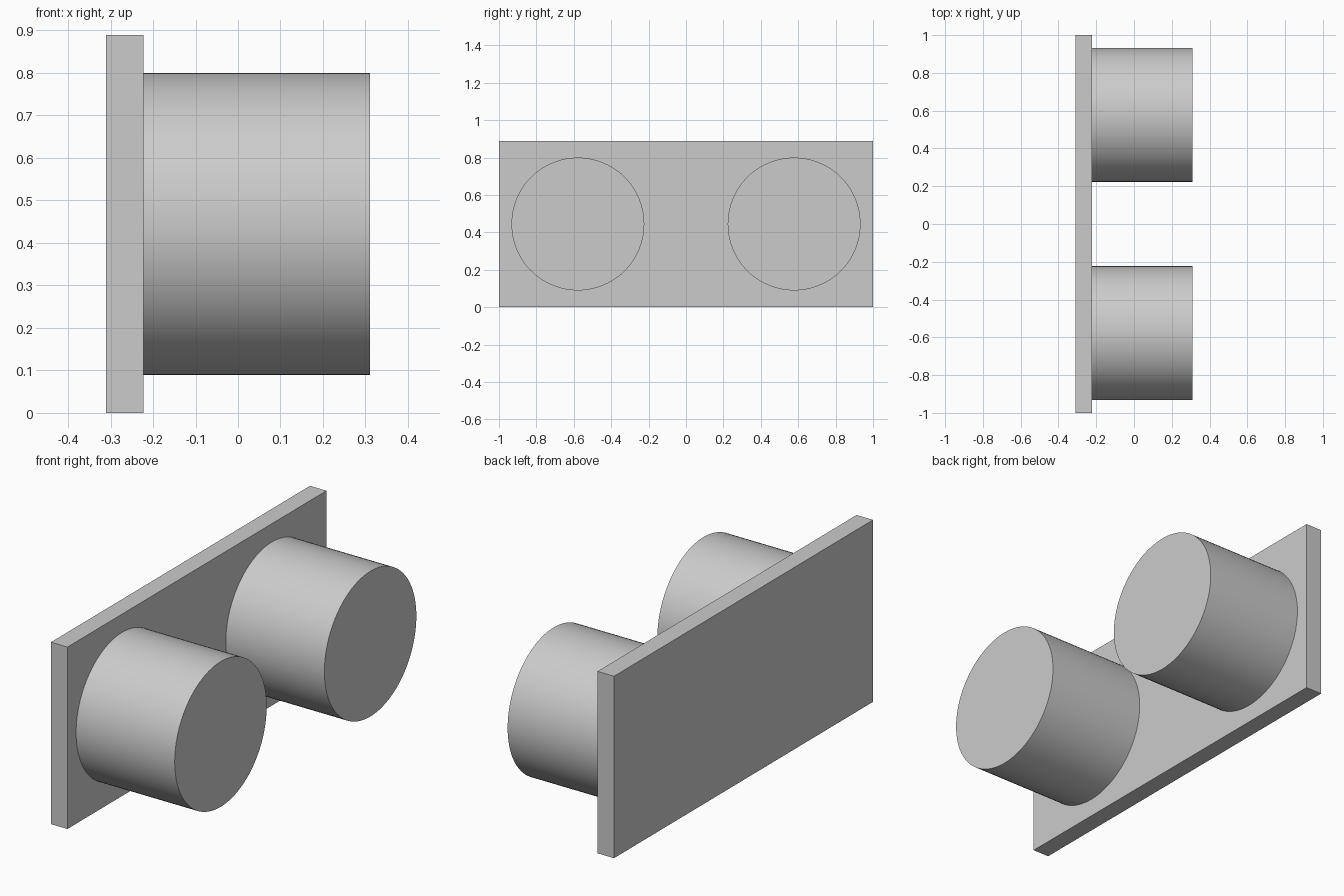
import bpy
import math

cube = bpy.data.objects.get("Cube")
if cube:
    bpy.data.objects.remove(cube, do_unlink=True)

# One plain grey for everything
grey = bpy.data.materials.new("light_grey")
grey.use_nodes = True
colour = (0.6, 0.6, 0.6, 1.0)
grey.diffuse_color = colour
grey.node_tree.nodes["Principled BSDF"].inputs["Base Color"].default_value = colour

HEIGHT = 0.889
X_BACK, X_FACE, X_END = -0.311, -0.222, 0.311


def finish(name):
    obj = bpy.context.object
    obj.name = name
    obj.data.name = name
    obj.data.materials.append(grey)
    return obj


# Upright backing plate
bpy.ops.mesh.primitive_cube_add(size=1, location=((X_BACK + X_FACE) / 2, 0, HEIGHT / 2))
plate = finish("back_plate")
plate.scale = (X_FACE - X_BACK, 2, HEIGHT)
bpy.ops.object.transform_apply(location=False, rotation=False, scale=True)

# Two round pegs standing out from the plate
for name, side in (("front_peg", -1), ("rear_peg", 1)):
    bpy.ops.mesh.primitive_cylinder_add(
        vertices=96, radius=0.355, depth=X_END - X_FACE,
        location=((X_FACE + X_END) / 2, side * 0.578, HEIGHT / 2),
        rotation=(0, math.pi / 2, 0))
    finish(name)
    bpy.ops.object.shade_smooth_by_angle(angle=math.radians(30))
